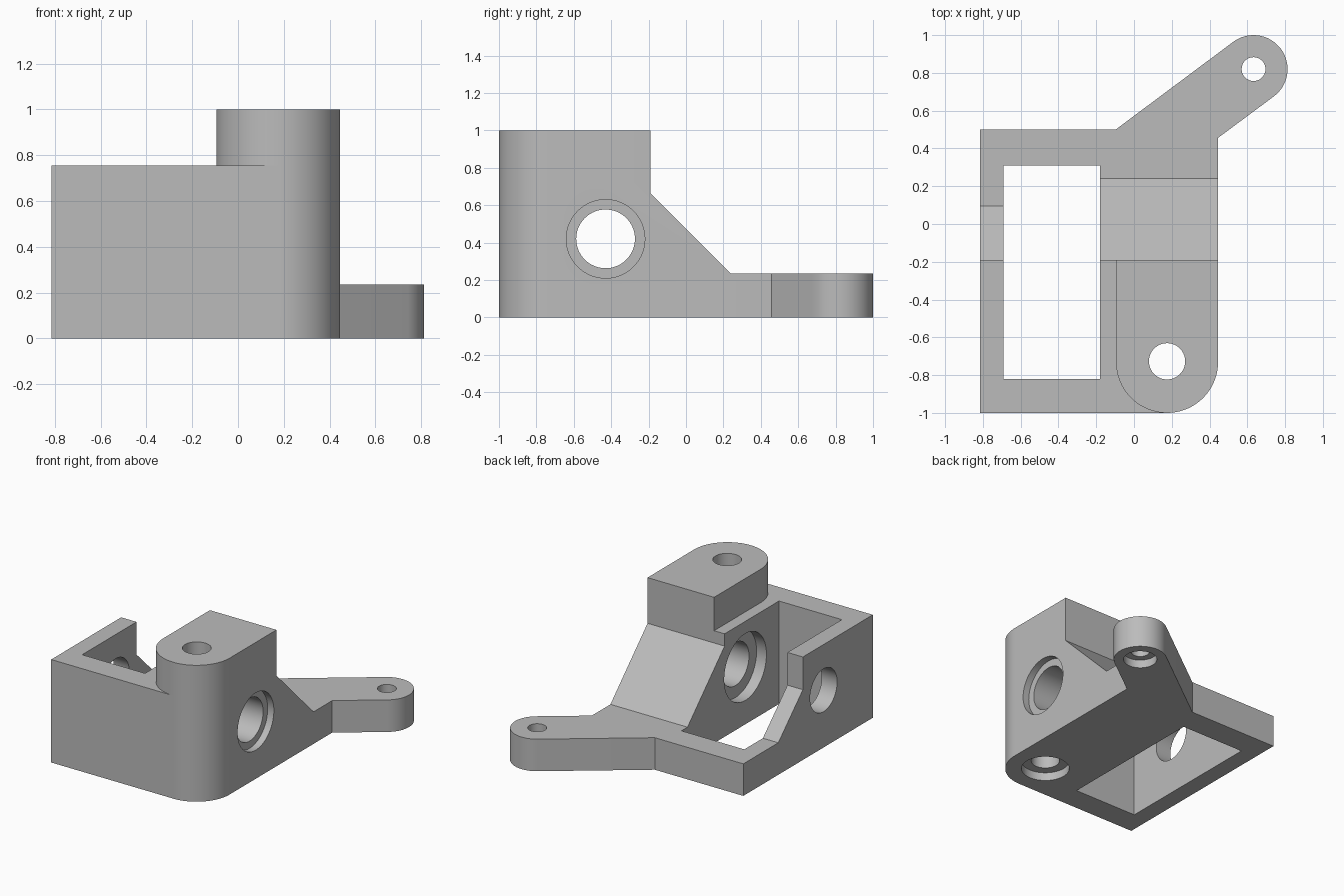
import bpy, bmesh, math
from mathutils import Vector

if "Cube" in bpy.data.objects:
    bpy.data.objects.remove(bpy.data.objects["Cube"])

grey = bpy.data.materials.new("grey")
grey.diffuse_color = (0.5, 0.5, 0.5, 1)
grey.use_nodes = True
grey.node_tree.nodes["Principled BSDF"].inputs["Base Color"].default_value = grey.diffuse_color


def prism(name, pts, lo, hi, axis="z"):
    """Extrude a 2D outline: xy outline along z, or yz outline along x."""
    place = (lambda a, b, h: (a, b, h)) if axis == "z" else (lambda a, b, h: (h, a, b))
    bm = bmesh.new()
    face = bm.faces.new([bm.verts.new(place(a, b, lo)) for a, b in pts])
    out = bmesh.ops.extrude_face_region(bm, geom=[face])
    moved = [v for v in out["geom"] if isinstance(v, bmesh.types.BMVert)]
    bmesh.ops.translate(bm, verts=moved, vec=Vector(place(0, 0, hi - lo)))
    bmesh.ops.recalc_face_normals(bm, faces=bm.faces)
    mesh = bpy.data.meshes.new(name)
    bm.to_mesh(mesh)
    bm.free()
    mesh.materials.append(grey)
    obj = bpy.data.objects.new(name, mesh)
    bpy.context.collection.objects.link(obj)
    return obj


def arc(cx, cy, r, start, end, n=32):
    angles = [math.radians(start + (end - start) * i / n) for i in range(n + 1)]
    return [(cx + r * math.cos(a), cy + r * math.sin(a)) for a in angles]


def cut(name, pts, lo, hi, axis="z"):
    cutter = prism(name, pts, lo, hi, axis)
    cutter.hide_render = True
    mod = bracket.modifiers.new(name, "BOOLEAN")
    mod.operation, mod.solver, mod.object = "DIFFERENCE", "EXACT", cutter
    bpy.context.view_layer.objects.active = bracket
    bpy.ops.object.modifier_apply(modifier=name)
    bpy.data.objects.remove(cutter)


def bore(name, c, r, lo, hi, axis="z"):
    cut(name, arc(*c, r, 0, 360, 64)[:-1], lo, hi, axis)


# Footprint: rounded front corner, angled rear arm with round end
boss, tip = (0.175, -0.73), (0.633, 0.82)
tilt = 36.9
outline = ([(-0.815, 0.5), (-0.815, -1)] + arc(*boss, 0.27, -90, 0)
           + [(0.445, 0.456)] + arc(*tip, 0.18, tilt - 90, tilt + 90)
           + [(-0.097, 0.5)])
bracket = prism("bracket", outline, 0, 1)

# Rear of the thick block slopes down to the base plate
cut("block_slope", [(-0.19, 1.2), (-0.19, 0.665), (0.24, 0.235), (2, 0.235), (2, 1.2)],
    -0.43, 2, "x")
# Rear of the thin side wall
cut("wall_slope", [(-0.19, 1.2), (-0.19, 0.515), (0.095, 0.235), (2, 0.235), (2, 1.2)],
    -2, -0.43, "x")
# Walls are lower than the rounded boss
cut("wall_top", [(-2, -2), (0.175, -2)] + arc(*boss, 0.27, 270, 180)
    + [(-0.095, 0.3), (-2, 0.3)], 0.755, 1.2)
# Rectangular opening
cut("window", [(-0.69, -0.82), (-0.18, -0.82), (-0.18, 0.31), (-0.69, 0.31)], -1, 2)

# Cross bore, recessed on both faces of the block
axle = (-0.43, 0.42)
bore("cross_bore", axle, 0.157, -2, 2, "x")
bore("outer_recess", axle, 0.21, 0.395, 2, "x")
bore("inner_recess", axle, 0.245, -0.4, -0.10, "x")
# Screw holes, recessed from below
bore("boss_hole", (0.175, -0.727), 0.096, -1, 2)
bore("boss_recess", (0.175, -0.727), 0.162, -1, 0.06)
bore("arm_hole", tip, 0.063, -1, 2)
bore("arm_recess", tip, 0.113, -1, 0.06)

bpy.ops.object.select_all(action="DESELECT")
bracket.select_set(True)
bpy.context.view_layer.objects.active = bracket
bpy.ops.object.shade_smooth_by_angle(angle=math.radians(30))
